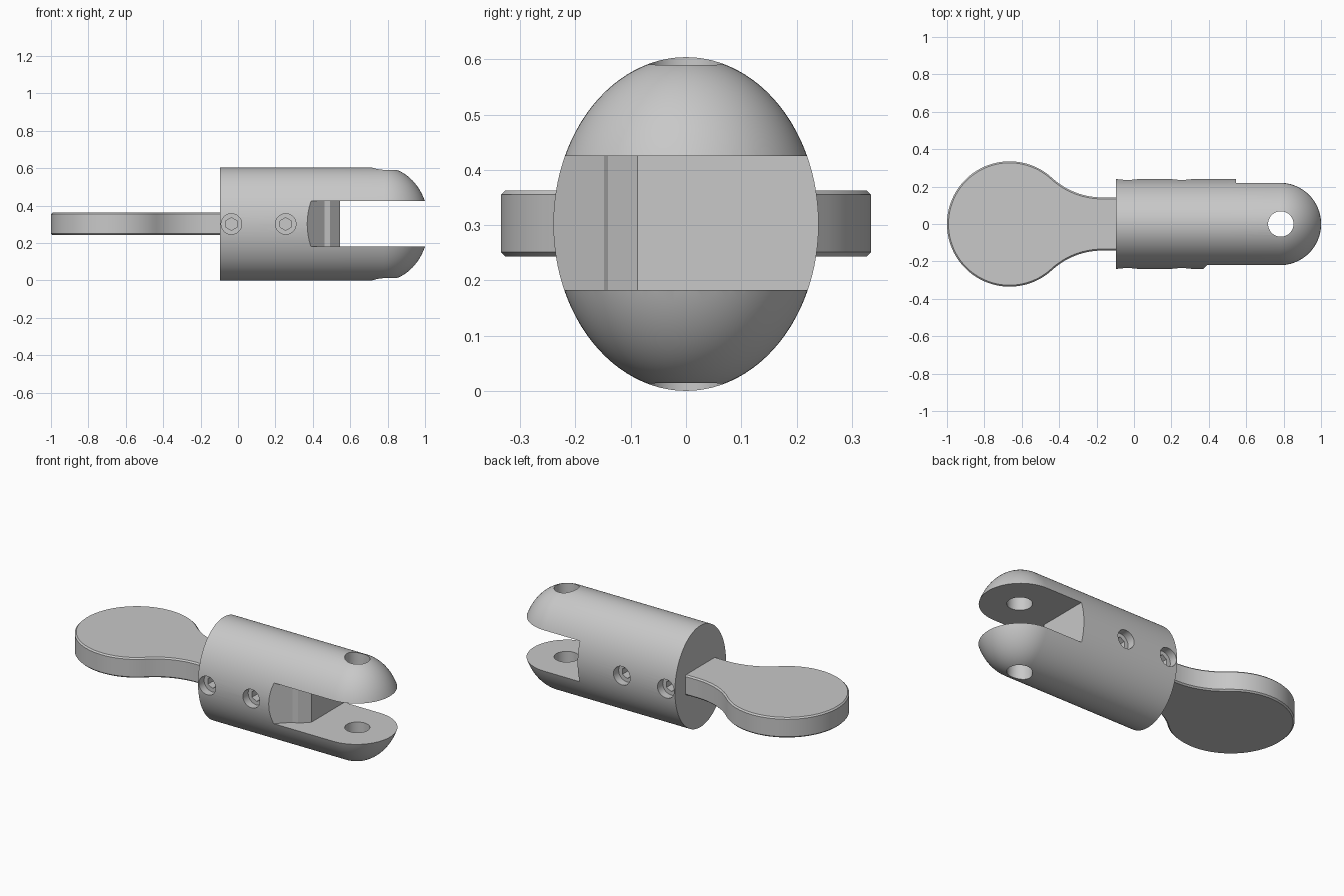
import bpy, bmesh, math
from mathutils import Matrix, Vector

if "Cube" in bpy.data.objects:
    bpy.data.objects.remove(bpy.data.objects["Cube"], do_unlink=True)

MID = 0.302          # height of the long axis
RY, RZ = 0.24, 0.302  # body half width and half height

grey = bpy.data.materials.new("light grey metal")
grey.use_nodes = True
grey.diffuse_color = (0.58, 0.58, 0.58, 1)
grey.node_tree.nodes["Principled BSDF"].inputs["Base Color"].default_value = (0.58, 0.58, 0.58, 1)


def make_object(name, bm):
    bmesh.ops.recalc_face_normals(bm, faces=bm.faces)
    mesh = bpy.data.meshes.new(name)
    bm.to_mesh(mesh)
    bm.free()
    mesh.materials.append(grey)
    obj = bpy.data.objects.new(name, mesh)
    bpy.context.collection.objects.link(obj)
    return obj


def prism(name, outline, z0, z1):
    """Extrude a plan outline of (x, y) points from z0 to z1."""
    bm = bmesh.new()
    face = bm.faces.new([bm.verts.new((x, y, z0)) for x, y in outline])
    top = bmesh.ops.extrude_face_region(bm, geom=[face])["geom"]
    bmesh.ops.translate(bm, vec=(0, 0, z1 - z0),
                        verts=[v for v in top if isinstance(v, bmesh.types.BMVert)])
    return make_object(name, bm)


def rod(name, start, end, radius, sides):
    """Cylinder between two points."""
    a, b = Vector(start), Vector(end)
    turn = (b - a).to_track_quat("Z", "Y").to_matrix().to_4x4()
    bm = bmesh.new()
    bmesh.ops.create_cone(bm, cap_ends=True, segments=sides, radius1=radius,
                          radius2=radius, depth=(b - a).length,
                          matrix=Matrix.Translation((a + b) / 2) @ turn)
    return make_object(name, bm)


def select(obj):
    bpy.ops.object.select_all(action="DESELECT")
    obj.select_set(True)
    bpy.context.view_layer.objects.active = obj


def cut(obj, cutter):
    cutter.hide_render = True
    select(obj)
    mod = obj.modifiers.new("cut", "BOOLEAN")
    mod.operation, mod.solver, mod.object = "DIFFERENCE", "EXACT", cutter
    bpy.ops.object.modifier_apply(modifier=mod.name)
    bpy.data.objects.remove(cutter, do_unlink=True)


def smooth(obj):
    select(obj)
    bpy.ops.object.shade_smooth_by_angle(angle=math.radians(25))


# Body: oval barrel with a domed nose
SEG, NOSE = 96, 0.78
profile = [(-0.095, 1.0), (0.2, 1.0), (0.5, 1.0)]
profile += [(NOSE + RY * math.sin(t), math.cos(t))
            for t in (math.radians(88) * i / 20 for i in range(21))]
bm = bmesh.new()
rings = [[bm.verts.new((x, RY * s * math.cos(2 * math.pi * k / SEG),
                        MID + RZ * s * math.sin(2 * math.pi * k / SEG)))
          for k in range(SEG)] for x, s in profile]
for r0, r1 in zip(rings, rings[1:]):
    for k in range(SEG):
        n = (k + 1) % SEG
        bm.faces.new((r0[k], r0[n], r1[n], r1[k]))
bm.faces.new(rings[0])
bm.faces.new(rings[-1])
body = make_object("fork_body", bm)

# Fork slot with a slanted, stepped inner wall on one side
slot = [(0.545, 0.4), (0.545, -0.088), (0.492, -0.141), (0.478, -0.144),
        (0.462, -0.148), (0.455, -0.155), (0.21, -0.4), (1.2, -0.4), (1.2, 0.4)]
cut(body, prism("slot_cutter", slot, 0.183, 0.425))

# Pin hole through both fork arms
cut(body, rod("pin_hole_cutter", (0.785, 0, -0.2), (0.785, 0, 0.8), 0.068, 48))

# Recessed screw seats with hexagonal sockets, on both sides
for x in (-0.035, 0.255):
    for side in (-1, 1):
        cut(body, rod("seat_cutter", (x, side * 0.19, MID), (x, side * 0.4, MID), 0.055, 40))
        cut(body, rod("socket_cutter", (x, side * 0.14, MID), (x, side * 0.3, MID), 0.034, 6))
smooth(body)

# Paddle handle: round disc blending through a concave fillet into a neck
CX, R, NECK, FX = -0.665, 0.335, 0.142, -0.17
FR = ((FX - CX) ** 2 + NECK ** 2 - R ** 2) / (2 * (R - NECK))
FY = NECK + FR
ang = math.atan2(FY, FX - CX)
half = [(CX + R * math.cos(t), R * math.sin(t))
        for t in (math.pi + (ang - math.pi) * i / 40 for i in range(41))]
end = -math.pi / 2
start = ang - math.pi
half += [(FX + FR * math.cos(t), FY + FR * math.sin(t))
         for t in (start + (end - start) * i / 14 for i in range(1, 15))]
half.append((-0.08, NECK))
outline = half + [(x, -y) for x, y in reversed(half[1:])]
handle = prism("paddle_handle", outline, 0.243, 0.363)
select(handle)
bevel = handle.modifiers.new("edge chamfer", "BEVEL")
bevel.width, bevel.segments = 0.008, 1
bevel.limit_method, bevel.angle_limit = "ANGLE", math.radians(40)
bpy.ops.object.modifier_apply(modifier=bevel.name)
smooth(handle)
